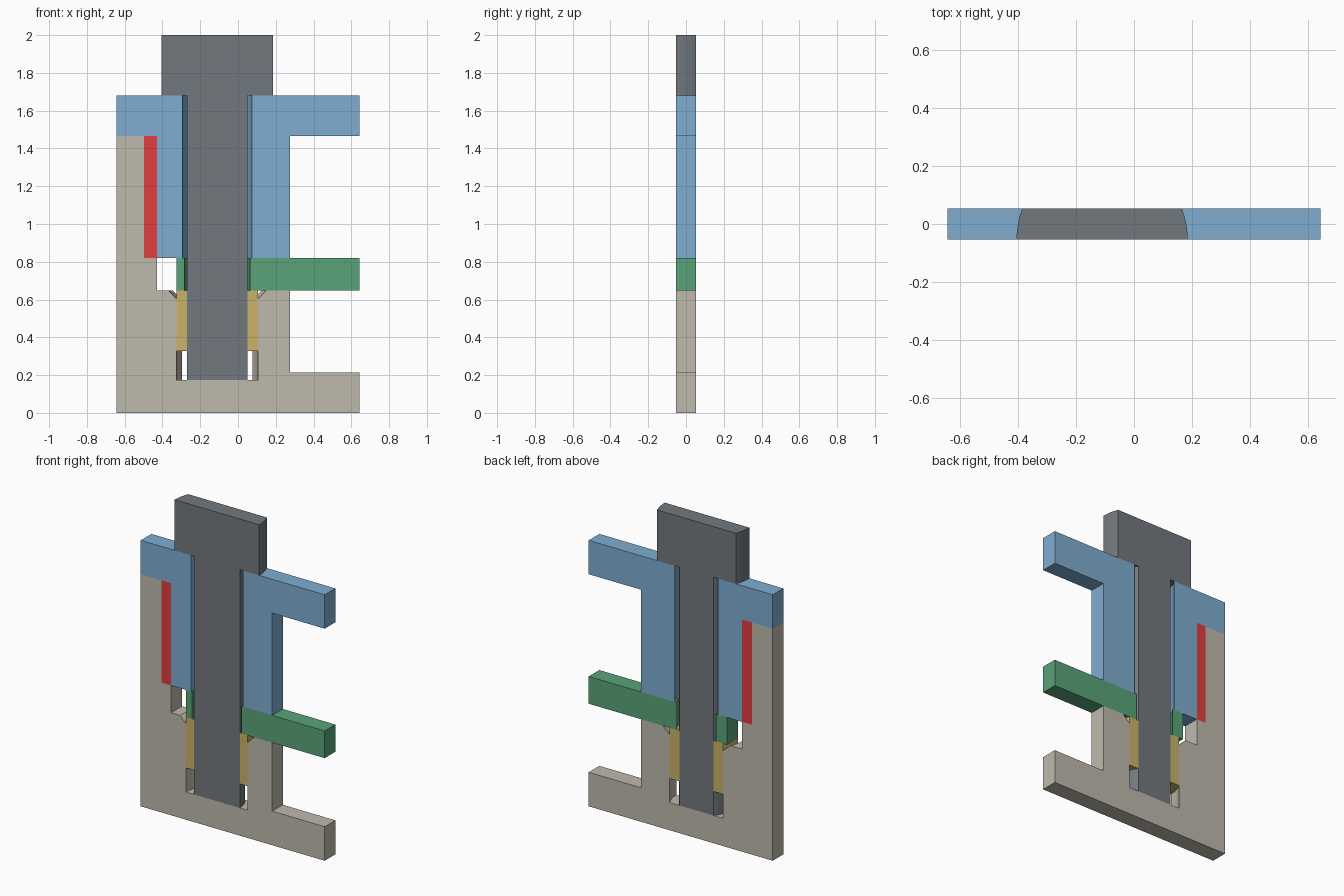
import bpy, bmesh, math

if "Cube" in bpy.data.objects:
    bpy.data.objects.remove(bpy.data.objects["Cube"])

D = 0.053          # half thickness of the slab
AX = -0.11         # bolt axis in x; the axis lies in the front face
W = 0.643          # half width
SEG = 96


def finish(bm, name):
    bmesh.ops.recalc_face_normals(bm, faces=bm.faces)
    me = bpy.data.meshes.new(name)
    bm.to_mesh(me)
    bm.free()
    ob = bpy.data.objects.new(name, me)
    bpy.context.collection.objects.link(ob)
    return ob


def plate(name, pts):
    """Extrude an x-z outline through the slab thickness."""
    bm = bmesh.new()
    f = bm.faces.new([bm.verts.new((x, -D, z)) for x, z in pts])
    ext = bmesh.ops.extrude_face_region(bm, geom=[f])['geom']
    for v in ext:
        if isinstance(v, bmesh.types.BMVert):
            v.co.y = D
    return finish(bm, name)


def turned(name, prof):
    """Closed solid of revolution about the bolt axis from (radius, z) points."""
    bm = bmesh.new()
    rings = [[bm.verts.new((AX + r * math.cos(2 * math.pi * i / SEG),
                            -D + r * math.sin(2 * math.pi * i / SEG), z))
              for i in range(SEG)] for r, z in prof]
    for a, b in zip(rings, rings[1:]):
        for i in range(SEG):
            j = (i + 1) % SEG
            bm.faces.new((a[i], a[j], b[j], b[i]))
    bm.faces.new(rings[0])
    bm.faces.new(rings[-1])
    return finish(bm, name)


def rect(name, x0, x1, z0, z1):
    return plate(name, [(x0, z0), (x1, z0), (x1, z1), (x0, z1)])


def boolean(ob, cutter, op):
    """Apply a boolean and discard the cutter."""
    cutter.hide_render = True
    m = ob.modifiers.new("cut", 'BOOLEAN')
    m.operation, m.solver, m.object = op, 'EXACT', cutter
    bpy.context.view_layer.update()
    dg = bpy.context.evaluated_depsgraph_get()
    me = bpy.data.meshes.new_from_object(ob.evaluated_get(dg))
    ob.modifiers.clear()
    ob.data = me
    bpy.data.objects.remove(cutter)


def drill(ob, prof):
    boolean(ob, turned("cutter", prof), 'DIFFERENCE')


def paint(ob, rgb):
    mat = bpy.data.materials.new(ob.name)
    mat.diffuse_color = (*rgb, 1)
    mat.use_nodes = True
    mat.node_tree.nodes["Principled BSDF"].inputs["Base Color"].default_value = mat.diffuse_color
    ob.data.materials.clear()
    ob.data.materials.append(mat)
    bpy.ops.object.select_all(action='DESELECT')
    ob.select_set(True)
    bpy.context.view_layer.objects.active = ob
    bpy.ops.object.shade_smooth_by_angle(angle=math.radians(30))


# Housing with a countersunk blind hole
base = plate("housing", [(-W, 0), (W, 0), (W, 0.215), (0.276, 0.215), (0.276, 0.648),
                         (-0.43, 0.648), (-0.43, 0.82), (-0.498, 0.82),
                         (-0.498, 1.466), (-W, 1.466)])
drill(base, [(0.215, 0.175), (0.215, 0.604), (0.259, 0.648), (0.279, 0.668)])
paint(base, (0.52, 0.49, 0.42))

# Upper flange with a clearance hole
flange = plate("flange", [(-W, 1.466), (-0.43, 1.466), (-0.43, 0.82), (0.276, 0.82),
                          (0.276, 1.466), (W, 1.466), (W, 1.68), (-W, 1.68)])
drill(flange, [(0.183, 0.7), (0.183, 1.8)])
paint(flange, (0.21, 0.42, 0.64))

# Clamped plate
clamped = rect("clamped_plate", -0.325, W, 0.648, 0.82)
drill(clamped, [(0.173, 0.5), (0.173, 0.95)])
paint(clamped, (0.1, 0.37, 0.19))

# Seal strip between flange and housing
seal = rect("seal_strip", -0.498, -0.43, 0.82, 1.466)
paint(seal, (0.75, 0.05, 0.05))

# Threaded insert around the bolt end
insert = turned("threaded_insert", [(0.215, 0.327), (0.215, 0.648)])
drill(insert, [(0.16, 0.2), (0.16, 0.8)])
boolean(insert, rect("cutter", -W, W, 0, 2.1), 'INTERSECT')
paint(insert, (0.6, 0.45, 0.14))

# Bolt
bolt = turned("bolt", [(0.16, 0.175), (0.16, 1.68), (0.295, 1.68), (0.295, 2.0)])
boolean(bolt, rect("cutter", -W, W, -0.1, 2.1), 'INTERSECT')
paint(bolt, (0.17, 0.19, 0.21))
